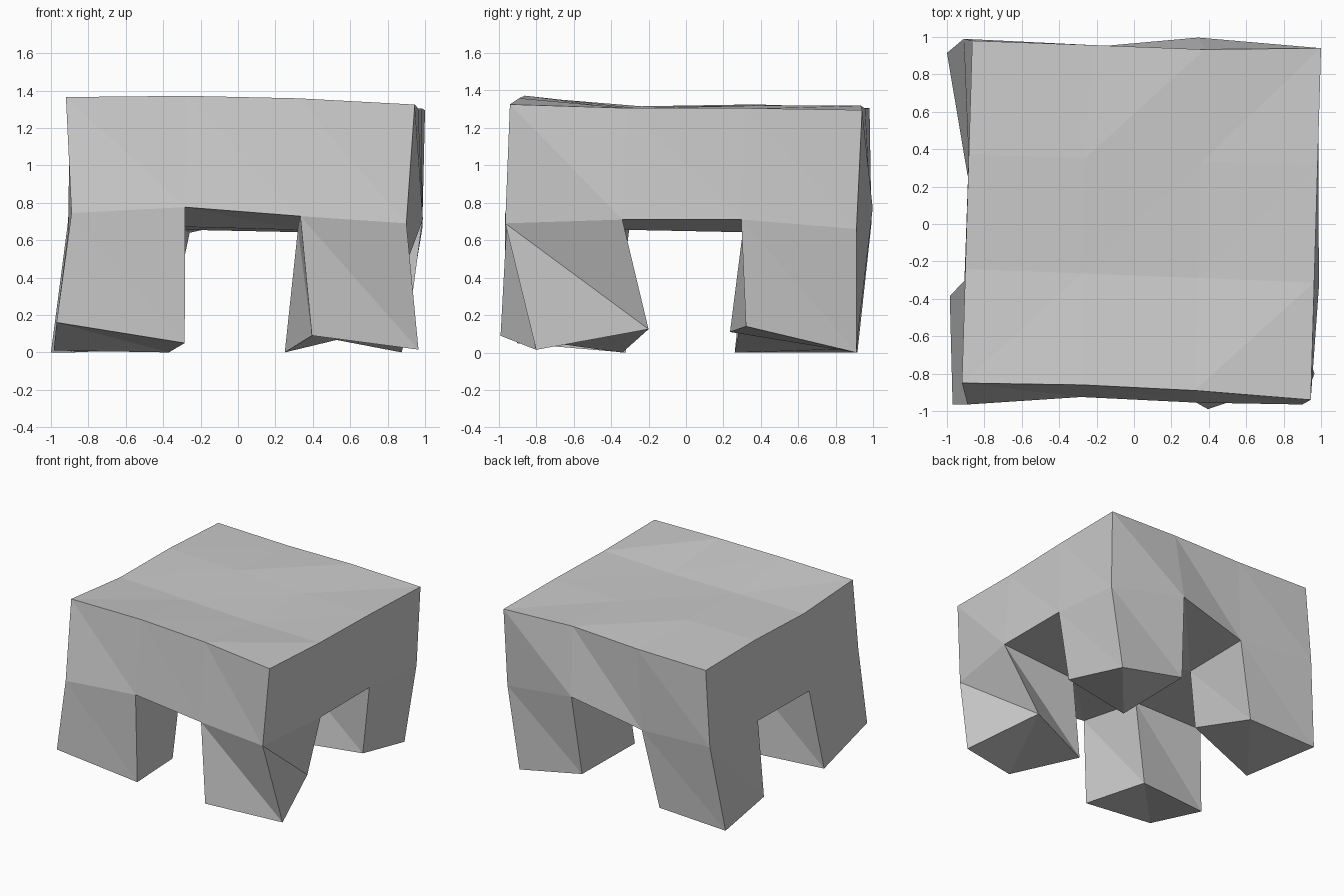
import bpy
import bmesh
from mathutils import Vector

default = bpy.data.objects.get("Cube")
if default:
    bpy.data.objects.remove(default, do_unlink=True)

# One plain material
gray = bpy.data.materials.new("plain_gray")
gray.use_nodes = True
color = (0.6, 0.6, 0.6, 1)
gray.diffuse_color = color
gray.node_tree.nodes["Principled BSDF"].inputs["Base Color"].default_value = color

bm = bmesh.new()
N = 3  # cells along each side of the slab


def layer(front_left, front_right, back_left, back_right, nudges):
    """Grid of vertices blended between four corners, with a few pulled out of line."""
    fl, fr, bl, br = map(Vector, (front_left, front_right, back_left, back_right))
    verts = {}
    for i in range(N + 1):
        for j in range(N + 1):
            point = fl.lerp(fr, i / N).lerp(bl.lerp(br, i / N), j / N)
            point += Vector(nudges.get((i, j), (0, 0, 0)))
            verts[i, j] = bm.verts.new(point)
    return verts


def quad(a, b, c, d):
    """Two flat triangles folded along the diagonal a-c."""
    bm.faces.new((a, b, c))
    bm.faces.new((a, c, d))


def wall(upper, lower):
    """Band of quads between two closed loops that run counter-clockwise from above."""
    for k in range(len(upper)):
        n = (k + 1) % len(upper)
        quad(upper[k], lower[k], lower[n], upper[n])


def cell(grid, i, j):
    return [grid[i, j], grid[i + 1, j], grid[i + 1, j + 1], grid[i, j + 1]]


def rim(grid):
    keys = [(i, 0) for i in range(N)] + [(N, j) for j in range(N)]
    keys += [(N - i, N) for i in range(N)] + [(0, N - j) for j in range(N)]
    return [grid[k] for k in keys]


# Slab: warped upper and lower layers
top_nudges = {(i, 1): (0, 0, -0.03) for i in range(N + 1)}
top_nudges.update({(1, 0): (0.02, 0.02, 0.02), (2, 0): (0, 0.02, 0.02),
                   (3, 1): (0, 0, -0.01), (2, 2): (0, 0, -0.01),
                   (1, 3): (0.02, -0.01, 0), (2, 3): (0, -0.02, 0.02)})
top = layer((-0.92, -0.85, 1.365), (0.945, -0.94, 1.325),
            (-0.865, 0.98, 1.305), (1, 0.94, 1.295), top_nudges)

under_nudges = {(i, j): (0, 0, -0.04) for i in (1, 2) for j in (1, 2)}
under_nudges.update({(1, 0): (0.01, 0.04, 0.05), (2, 0): (0.03, 0.01, 0.02),
                     (1, 3): (0.02, -0.02, -0.04), (2, 3): (-0.01, 0.06, 0.1),
                     (3, 1): (0.06, 0, 0.03), (3, 2): (0.03, 0.01, 0.04),
                     (0, 1): (-0.01, 0.01, -0.07), (0, 2): (0.02, -0.01, -0.06)})
under = layer((-0.89, -0.965, 0.745), (0.9, -0.965, 0.69),
              (-0.91, 0.99, 0.69), (0.985, 0.91, 0.66), under_nudges)
wall(rim(top), rim(under))

# Legs: crooked feet below the corner cells, counter-clockwise from above
feet = {
    (0, 0): [(-0.97, -0.965, 0.16), (-0.285, -0.9, 0.05),
             (-0.37, -0.32, 0), (-0.985, -0.385, 0.01)],
    (2, 0): [(0.395, -0.99, 0.09), (0.965, -0.8, 0.015),
             (0.77, -0.2, 0.125), (0.25, -0.34, 0)],
    (2, 2): [(0.3, 0.235, 0.11), (0.91, 0.32, 0.14),
             (0.875, 0.91, 0), (0.3, 0.92, 0.12)],
    (0, 2): [(-0.89, 0.26, 0), (-0.35, 0.3, 0.2),
             (-0.39, 0.9, 0.02), (-1, 0.915, 0)],
}


def close_below(corners):
    a, b, c, d = corners
    quad(a, d, c, b)


for i in range(N):
    for j in range(N):
        quad(*cell(top, i, j))
        ring = cell(under, i, j)
        if (i, j) in feet:
            sole = [bm.verts.new(p) for p in feet[i, j]]
            wall(ring, sole)
            close_below(sole)
        else:
            close_below(ring)

# Table object, flat shaded
mesh = bpy.data.meshes.new("crooked_table")
bm.to_mesh(mesh)
bm.free()
mesh.materials.append(gray)
table = bpy.data.objects.new("crooked_table", mesh)
bpy.context.scene.collection.objects.link(table)
